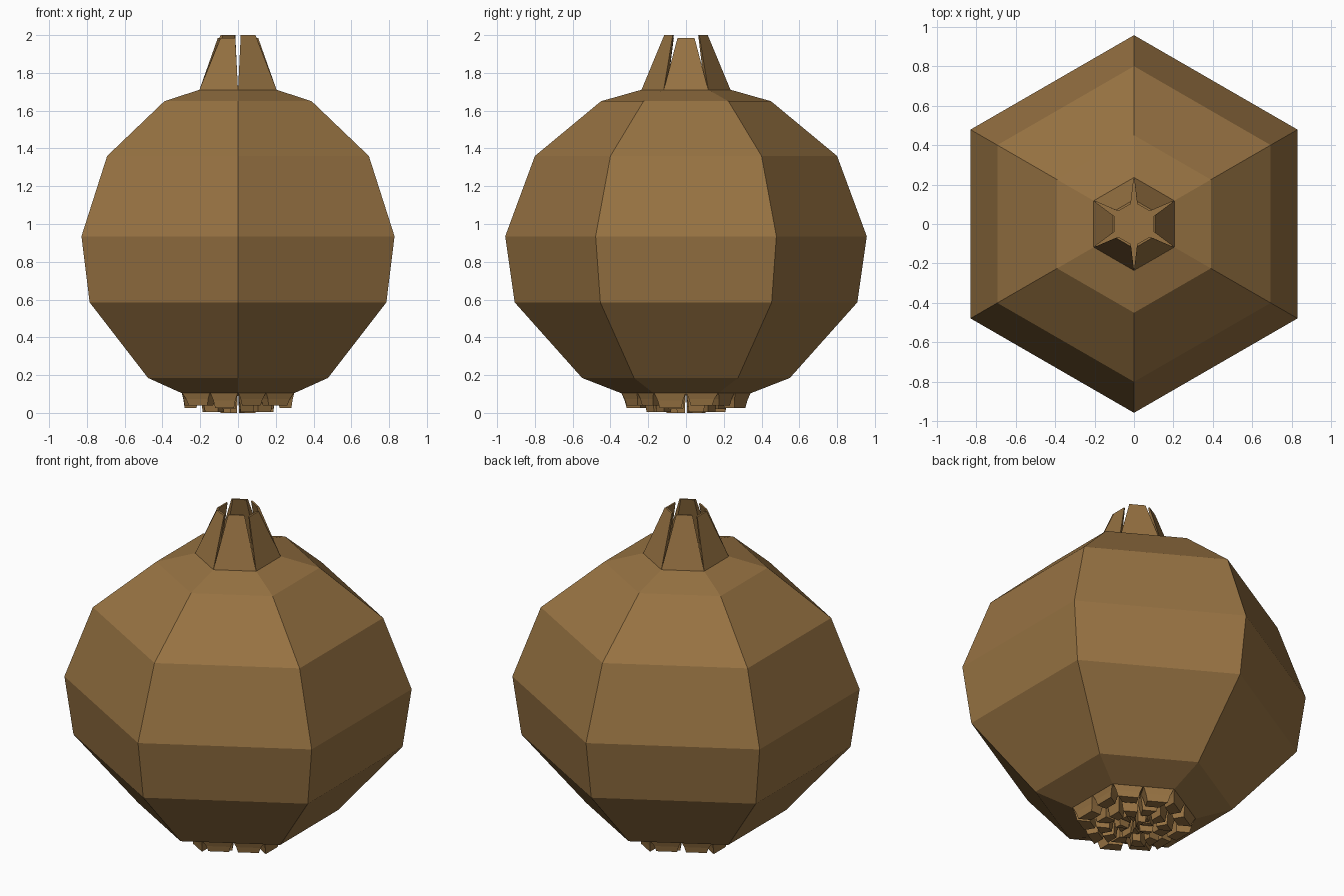
import bpy
from math import sin, cos, pi, radians
from mathutils import Vector

if "Cube" in bpy.data.objects:
    bpy.data.objects.remove(bpy.data.objects["Cube"])

mat = bpy.data.materials.new("onion_skin")
mat.diffuse_color = (0.31, 0.17, 0.055, 1)
mat.use_nodes = True
mat.node_tree.nodes["Principled BSDF"].inputs["Base Color"].default_value = mat.diffuse_color


def make(name, verts, faces):
    me = bpy.data.meshes.new(name)
    me.from_pydata(verts, [], faces)
    me.materials.append(mat)
    ob = bpy.data.objects.new(name, me)
    bpy.context.collection.objects.link(ob)
    return ob


def loft(rings, verts, faces):
    """Closed solid through matching rings, listed bottom to top, each counterclockwise."""
    o, n = len(verts), len(rings[0])
    for r in rings:
        verts.extend(r)
    for k in range(len(rings) - 1):
        for i in range(n):
            j = (i + 1) % n
            a = o + k * n
            faces.append((a + i, a + j, a + n + j, a + n + i))
    faces.append(tuple(o + i for i in reversed(range(n))))
    faces.append(tuple(o + (len(rings) - 1) * n + i for i in range(n)))


def corner(i, r, z=0.0):
    a = radians(30 + 60 * i)
    return Vector((r * cos(a), r * sin(a), z))


# Bulb: hexagonal lathe of (radius, height)
profile = [(0.345, 0.105), (0.55, 0.185), (0.907, 0.585), (0.957, 0.935),
           (0.80, 1.36), (0.45, 1.65), (0.238, 1.71)]
v, f = [], []
loft([[corner(i, r, z) for i in range(6)] for r, z in profile], v, f)
make("bulb", v, f)

# Dry tips: one inward-leaning tapered leaf on each side of the neck
v, f = [], []
for k in range(6):
    c, s = cos(k * pi / 3), sin(k * pi / 3)
    top = 1.985 if k in (0, 3, 4) else 2.0

    def ring(outer, half_out, inner, half_in, z):
        pts = [(inner, -half_in), (outer, -half_out), (outer, half_out), (inner, half_in)]
        return [Vector((x * c - y * s, x * s + y * c, z)) for x, y in pts]

    loft([ring(0.206, 0.119, 0.165, 0.085, 1.705),
          ring(0.107, 0.045, 0.096, 0.037, top)], v, f)
make("dry_tips", v, f)


# Roots: tapered stubs in concentric rings under the bulb, two per side
def rim(i, r):
    """Point i of 12 around a hexagon: corners and side midpoints."""
    if i % 2 == 0:
        return corner(i // 2, r)
    return (corner(i // 2, r) + corner(i // 2 + 1, r)) / 2


v, f = [], []
bands = [(0.235, 0.345, (0.04, 0.025)), (0.125, 0.235, (0.005, 0.02)),
         (0.02, 0.125, (0.03, 0.0))]
for inner, outer, depths in bands:
    for i in range(12):
        quad = [rim(i, inner), rim(i, outer), rim(i + 1, outer), rim(i + 1, inner)]
        mid = sum(quad, Vector()) / 4
        z = depths[(i + i // 3) % 2]
        rings = []
        for scale, h in ((0.66, z), (0.78, (z + 0.107) / 2), (0.98, 0.107)):
            rings.append([mid + (p - mid) * scale + Vector((0, 0, h)) for p in quad])
        loft(rings, v, f)
make("roots", v, f)
